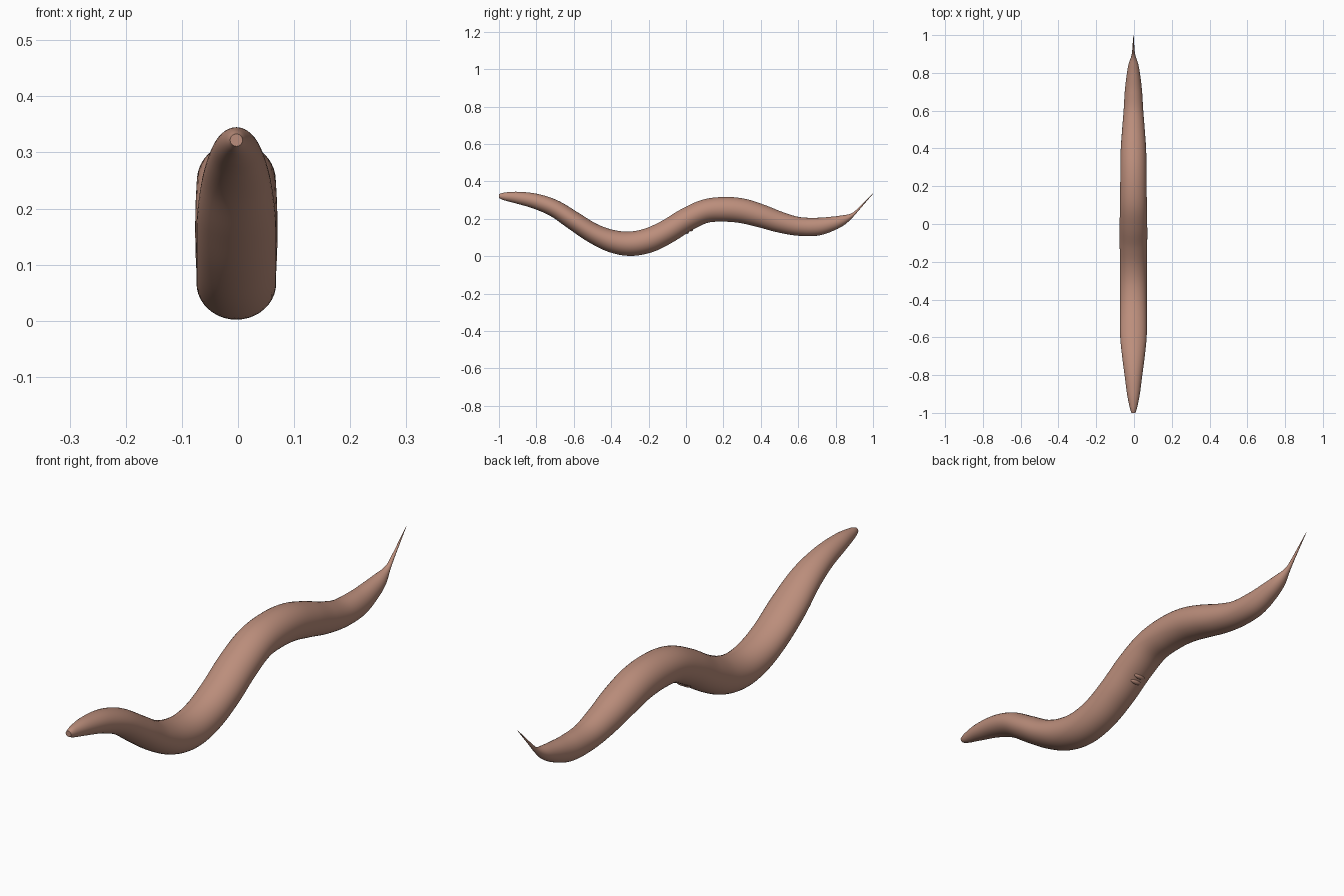
import bpy, bmesh, math
from mathutils import Vector

if "Cube" in bpy.data.objects:
    bpy.data.objects.remove(bpy.data.objects["Cube"])

skin = bpy.data.materials.new("dusty pink skin")
skin.diffuse_color = (0.50, 0.27, 0.20, 1)
skin.use_nodes = True
skin.node_tree.nodes["Principled BSDF"].inputs["Base Color"].default_value = skin.diffuse_color

# spine stations: y, z, half thickness, half width
STATIONS = [
    (-1.0, .322, .011, .011), (-.97, .320, .021, .020), (-.9, .313, .032, .034),
    (-.8, .293, .041, .047), (-.7, .254, .046, .060), (-.6, .189, .050, .070),
    (-.5, .125, .053, .071), (-.4, .082, .060, .071), (-.3, .067, .065, .071),
    (-.2, .085, .066, .071), (-.1, .132, .064, .073), (0, .194, .063, .073),
    (.1, .240, .063, .071), (.2, .251, .066, .070), (.3, .243, .066, .069),
    (.4, .216, .062, .067), (.5, .183, .056, .060), (.6, .160, .050, .052),
    (.7, .158, .048, .046), (.78, .174, .038, .037), (.84, .194, .026, .027),
    (.89, .221, .010, .011), (.925, .255, .0055, .006), (1.0, .335, .0008, .0008)]
STEPS, SIDES = 6, 40


def smooth_path(points):
    """Catmull-Rom interpolation through the stations."""
    p = [Vector(q) for q in points]
    p = [2 * p[0] - p[1]] + p + [2 * p[-1] - p[-2]]
    out = []
    for i in range(1, len(p) - 2):
        a, b, c, d = p[i - 1:i + 3]
        for k in range(STEPS):
            t = k / STEPS
            out.append(.5 * (2 * b + (c - a) * t + (2 * a - 5 * b + 4 * c - d) * t * t
                             + (3 * b - a - 3 * c + d) * t ** 3))
    return out + [p[-2]]


def finish(bm, name):
    bmesh.ops.recalc_face_normals(bm, faces=bm.faces[:])
    mesh = bpy.data.meshes.new(name)
    bm.to_mesh(mesh)
    bm.free()
    mesh.materials.append(skin)
    ob = bpy.data.objects.new(name, mesh)
    bpy.context.collection.objects.link(ob)
    bpy.context.view_layer.objects.active = ob
    ob.select_set(True)
    bpy.ops.object.shade_smooth_by_angle(angle=math.radians(50))
    ob.select_set(False)
    return ob


# worm body: elliptical rings lofted along the wavy spine
path = smooth_path(STATIONS)
bm = bmesh.new()
rings = []
for i, s in enumerate(path):
    a, b = path[max(i - 1, 0)], path[min(i + 1, len(path) - 1)]
    tangent = Vector((0, b[0] - a[0], b[1] - a[1])).normalized()
    if i == 0:
        tangent = Vector((0, 1, 0))
    up = Vector((0, -tangent.z, tangent.y))
    ring = []
    for k in range(SIDES):
        ang = 2 * math.pi * k / SIDES
        co = Vector((-.003 + s[3] * math.cos(ang), s[0], s[1])) + up * s[2] * math.sin(ang)
        ring.append(bm.verts.new(co))
    rings.append(ring)
for r, q in zip(rings, rings[1:]):
    for k in range(SIDES):
        n = (k + 1) % SIDES
        bm.faces.new((r[k], r[n], q[n], q[k]))
bm.faces.new(rings[0])
bm.faces.new(rings[-1])
finish(bm, "worm_body")

# small pair of lips across the belly
for name, y, z in (("belly_lip_front", .005, .130), ("belly_lip_back", .027, .143)):
    bm = bmesh.new()
    bmesh.ops.create_uvsphere(bm, u_segments=20, v_segments=12, radius=1)
    for v in bm.verts:
        v.co = Vector((v.co.x * .024 - .003, v.co.y * .010, v.co.z * .010))
    ob = finish(bm, name)
    ob.location = (0, y, z)
    ob.rotation_euler.x = math.radians(30)
